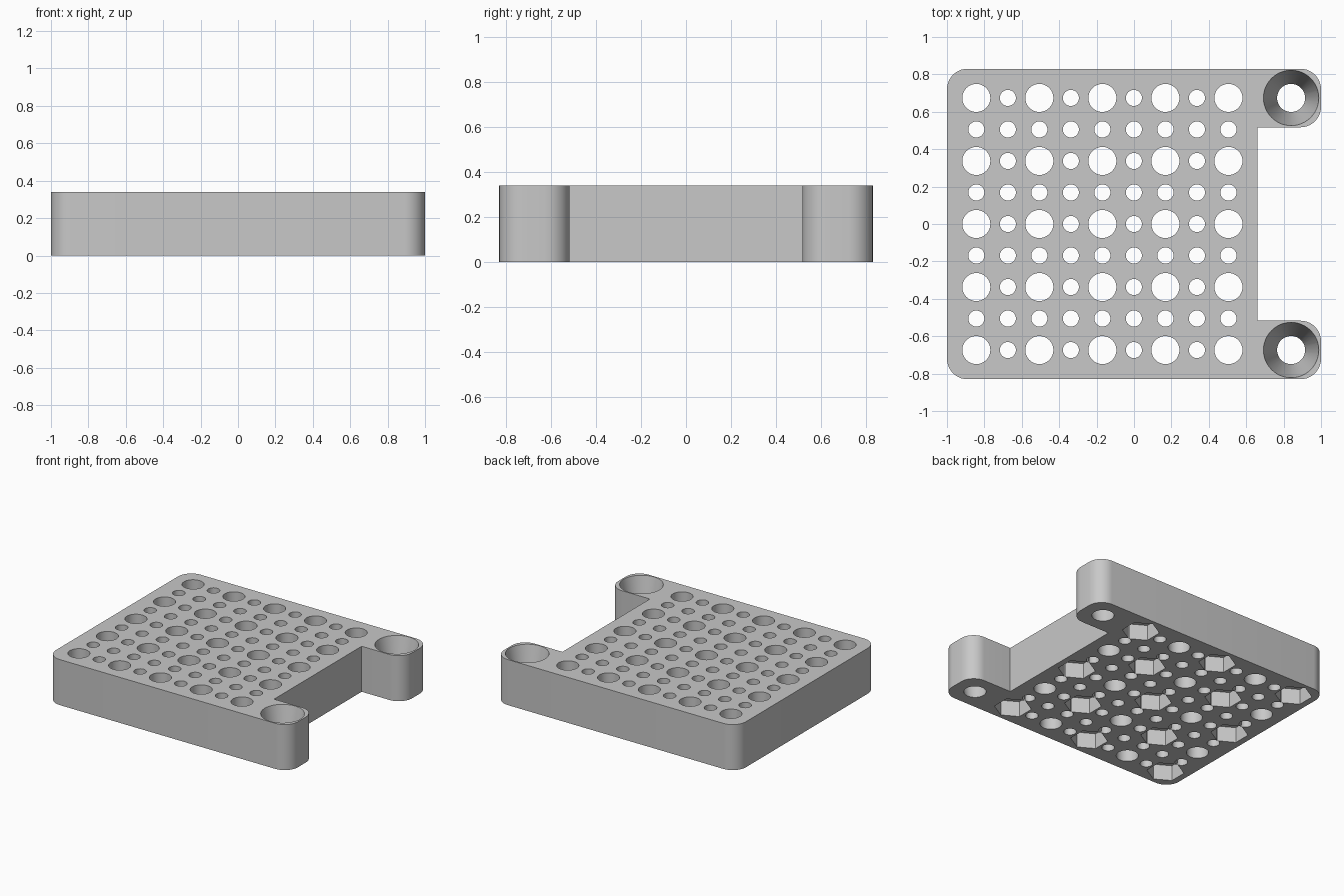
import bpy
import bmesh
import math
from mathutils import Matrix, Vector

HEIGHT = 0.34
PITCH = 0.1685
HALF_Y = 0.83
CORNER = 0.11
BIG, SMALL = 0.075, 0.043
EPS = 0.02

cube = bpy.data.objects.get("Cube")
if cube:
    bpy.data.objects.remove(cube, do_unlink=True)

grey = bpy.data.materials.new("light_grey")
grey.use_nodes = True
colour = (0.58, 0.58, 0.58, 1)
grey.diffuse_color = colour
grey.node_tree.nodes["Principled BSDF"].inputs["Base Color"].default_value = colour


def make_object(name, bm):
    bmesh.ops.recalc_face_normals(bm, faces=bm.faces)
    mesh = bpy.data.meshes.new(name)
    bm.to_mesh(mesh)
    bm.free()
    mesh.materials.append(grey)
    obj = bpy.data.objects.new(name, mesh)
    bpy.context.collection.objects.link(obj)
    return obj


def add_prism(bm, x, y, z0, z1, r0, r1, sides):
    # Upright cylinder, cone or hexagon between two heights
    bmesh.ops.create_cone(
        bm, cap_ends=True, segments=sides, radius1=r0, radius2=r1, depth=z1 - z0,
        matrix=Matrix.Translation((x, y, (z0 + z1) / 2)))


def rounded_outline(corners, steps=10):
    # Each corner is (x, y, radius); all rounded corners are square and convex
    points = []
    for i, (x, y, r) in enumerate(corners):
        here = Vector((x, y))
        if r == 0:
            points.append(here)
            continue
        before = (Vector(corners[i - 1][:2]) - here).normalized()
        after = (Vector(corners[(i + 1) % len(corners)][:2]) - here).normalized()
        centre = here + (before + after) * r
        for s in range(steps + 1):
            a = math.pi / 2 * s / steps
            points.append(centre - after * r * math.cos(a) - before * r * math.sin(a))
    return points


# Plate with two projecting mounting tabs
half = [(-1, HALF_Y, CORNER), (1, HALF_Y, CORNER), (1, 0.517, CORNER), (0.66, 0.517, 0)]
corners = half + [(x, -y, r) for x, y, r in reversed(half)]
bm = bmesh.new()
base = bm.faces.new([bm.verts.new((p.x, p.y, 0)) for p in rounded_outline(corners)])
top = bmesh.ops.extrude_face_region(bm, geom=[base])["geom"]
bmesh.ops.translate(bm, vec=(0, 0, HEIGHT),
                    verts=[v for v in top if isinstance(v, bmesh.types.BMVert)])
plate = make_object("perforated_plate", bm)

# Grid of through holes, with hexagonal pockets under alternate large ones
holes, pockets = bmesh.new(), bmesh.new()
for i in range(9):
    for j in range(9):
        x, y = -0.843 + i * PITCH, (j - 4) * PITCH
        large = i % 2 == 0 and j % 2 == 0
        r = BIG if large else SMALL
        add_prism(holes, x, y, -EPS, HEIGHT + EPS, r, r, 32)
        if large and (i + j) % 4 == 0:
            add_prism(pockets, x, y, -EPS, 0.115, 0.127, 0.127, 6)

# Tapered screw holes through the tabs
slope = (0.148 - BIG) / HEIGHT
for side in (-1, 1):
    add_prism(holes, 0.84, side * 4 * PITCH, -EPS, HEIGHT + EPS,
              BIG - slope * EPS, 0.148 + slope * EPS, 48)

# Pocket corners point along x
for v in pockets.verts:
    v.co.z = round(v.co.z, 4)
cutters = [make_object("hole_cutter", holes), make_object("pocket_cutter", pockets)]

bpy.ops.object.select_all(action='DESELECT')
plate.select_set(True)
bpy.context.view_layer.objects.active = plate
for cutter in cutters:
    cutter.hide_render = True
    cut = plate.modifiers.new(cutter.name, 'BOOLEAN')
    cut.operation = 'DIFFERENCE'
    cut.solver = 'EXACT'
    cut.object = cutter
    bpy.ops.object.modifier_apply(modifier=cut.name)
    bpy.data.objects.remove(cutter, do_unlink=True)

bpy.ops.object.shade_smooth_by_angle(angle=math.radians(30))
